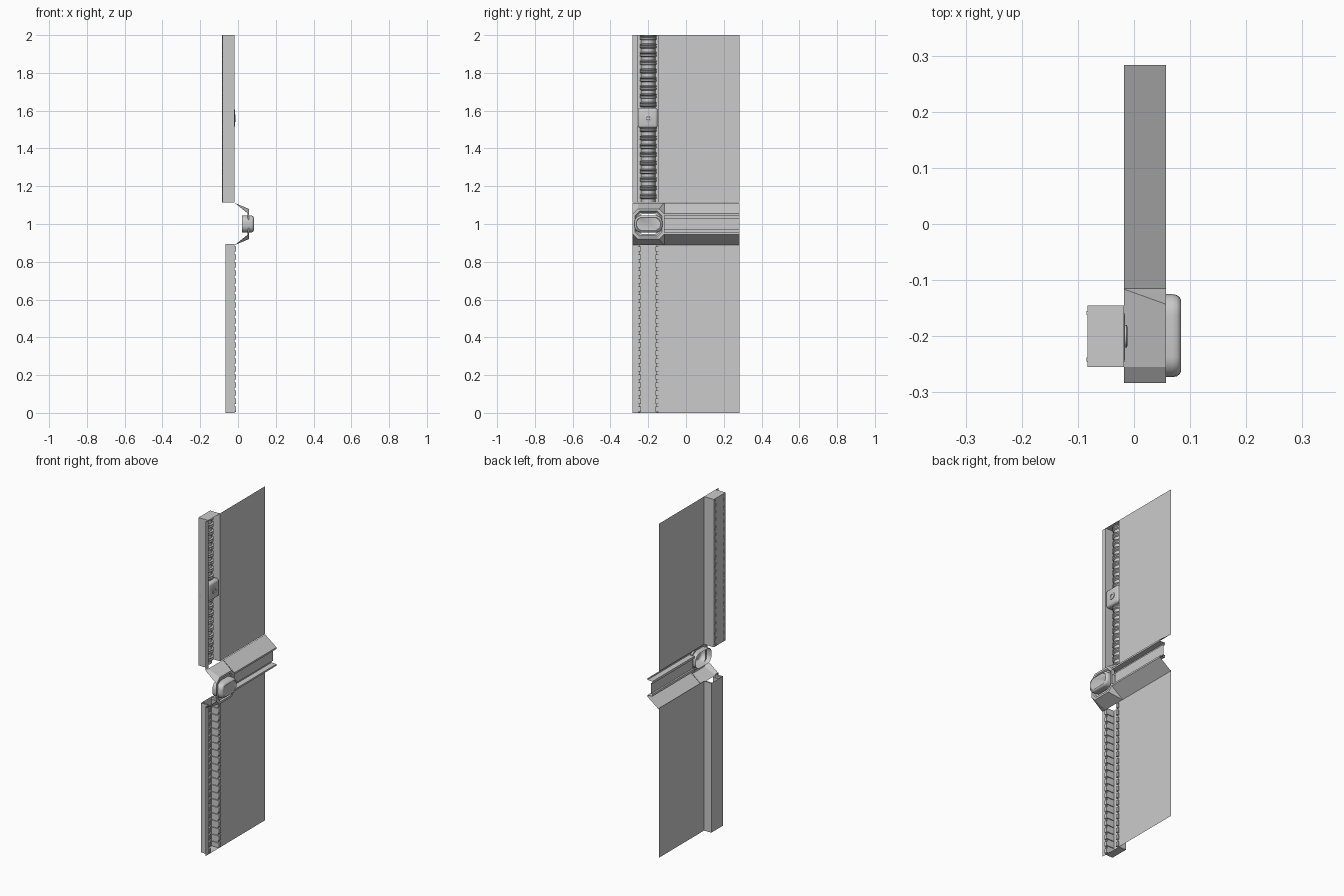
import bpy, bmesh, math

if "Cube" in bpy.data.objects:
    bpy.data.objects.remove(bpy.data.objects["Cube"])

FX = -0.018   # front plane of the wall sheets
BX = 0.057    # front plane of the middle bar
CY = -0.2     # centre line of the channel


def finish(bm, name, outward=False, smooth=None):
    bmesh.ops.remove_doubles(bm, verts=bm.verts, dist=1e-5)
    bmesh.ops.recalc_face_normals(bm, faces=bm.faces)
    # open sheets face +x
    if not outward and sum(f.normal.x * f.calc_area() for f in bm.faces) < 0:
        bmesh.ops.reverse_faces(bm, faces=bm.faces)
    me = bpy.data.meshes.new(name)
    bm.to_mesh(me)
    bm.free()
    ob = bpy.data.objects.new(name, me)
    bpy.context.collection.objects.link(ob)
    if smooth:
        bpy.ops.object.select_all(action='DESELECT')
        ob.select_set(True)
        bpy.context.view_layer.objects.active = ob
        bpy.ops.object.shade_smooth_by_angle(angle=math.radians(smooth))
    return ob


def loft(bm, rings, closed=False, cap=False):
    rows = [[bm.verts.new(p) for p in r] for r in rings]
    n = len(rows[0])
    for a, b in zip(rows, rows[1:]):
        for i in range(n if closed else n - 1):
            j = (i + 1) % n
            bm.faces.new((a[i], a[j], b[j], b[i]))
    if cap:
        bm.faces.new(rows[-1])
    return rows


def box(bm, x0, x1, y0, y1, z0, z1):
    loft(bm, [[(x, y0, z0), (x, y1, z0), (x, y1, z1), (x, y0, z1)] for x in (x0, x1)], True, True)
    bm.faces.new([bm.verts.new(p) for p in
                  ((x0, y0, z0), (x0, y0, z1), (x0, y1, z1), (x0, y1, z0))])


# Wall sheets with a vertical channel, capped at the outer end
def wall(name, back, z0, z1, zcap):
    prof = [(FX, -.283), (FX, -.255), (back, -.255), (back, -.145), (FX, -.145), (FX, .283)]
    bm = bmesh.new()
    loft(bm, [[(x, y, z) for x, y in prof] for z in (z0, z1)])
    bm.faces.new([bm.verts.new((x, y, zcap)) for x, y in prof[1:5]])
    finish(bm, name)


wall("upper_wall", -.083, 1.115, 2, 2)
wall("lower_wall", -.066, 0, .895, 0)

# Ribbed half-round hose in the upper channel
bm = bmesh.new()
rings = []


def arch(z, s):
    rings.append([(-.085 + .055 * s * math.sin(t), CY + .045 * s * math.cos(t), z)
                  for t in [math.pi * k / 12 for k in range(13)]])


count = 20
step = .885 / count
for i in range(count):
    z = 1.115 + i * step
    for f, s in ((0, .84), (.4, .84), (.5, 1), (.66, 1), (.74, .9), (.84, 1), (.93, 1)):
        arch(z + f * step, s)
arch(2, .84)
loft(bm, rings)
finish(bm, "ribbed_hose", smooth=35)

# Clamp with a bolt
bm = bmesh.new()
box(bm, -.075, -.016, -.255, -.15, 1.508, 1.615)
bmesh.ops.remove_doubles(bm, verts=bm.verts, dist=1e-5)
edges = [e for e in bm.edges if sum(v.co.x > -.05 for v in e.verts) >= 1]
bmesh.ops.bevel(bm, geom=edges, offset=.014, segments=3, profile=.5, affect='EDGES')
finish(bm, "clamp", True, 40)
bm = bmesh.new()
loft(bm, [[(x, CY + r * math.cos(k * math.pi / 8), 1.56 + r * math.sin(k * math.pi / 8))
           for k in range(16)]
          for x, r in ((-.02, .02), (-.013, .02), (-.012, .017), (-.012, .01), (-.016, .009))],
     True, True)
finish(bm, "clamp_bolt", smooth=40)

# Toothed rails along both sides of the lower channel
bm = bmesh.new()
n = 21
for y0, y1, e0, e1 in ((-.255, -.243, -.26, -.238), (-.157, -.145, -.162, -.14)):
    box(bm, -.066, -.022, y0, y1, .002, .893)
    for i in range(n):
        z = .006 + i * .89 / n
        box(bm, -.06, -.011, e0 + (.005 if e0 < CY - .05 else 0),
            e1 - (.005 if e0 > CY - .05 else 0), z, z + .027)
finish(bm, "toothed_rails", True)

# Projecting middle bar with a stepped groove
half = [(FX, .112), (BX, .055), (BX, .045), (.024, .045), (.024, .031), (.034, .031)]
prof = half + [(x, -z) for x, z in reversed(half)]
bm = bmesh.new()
loft(bm, [[(x, y, 1 + z) for x, z in prof] for y in (-.115, .283)])
finish(bm, "middle_bar")


# Octagonal housing: slopes, face plate and recessed wall
def octagon(x, inset):
    hy, hz, c = .084 - inset, .08 - inset, .028 - inset * .3
    pts = [(-hy, hz - c), (-hy + c, hz), (hy - c, hz), (hy, hz - c)]
    pts += [(y, -z) for y, z in reversed(pts)]
    return [(x, -.199 + y, 1 + z) for y, z in pts]


bm = bmesh.new()
outer = octagon(BX, 0)
loft(bm, [outer, octagon(BX, .012), octagon(BX - .008, .018), octagon(BX - .008, .028)], True)
for part, s in ((outer[:4], 1), (outer[4:], -1)):
    base = [(FX, y, 1 + s * .112) for y in sorted((-.283, -.255, -.116, -.115), reverse=s < 0)]
    loft(bm, [part, base])
finish(bm, "octagonal_housing")


# Rounded cap, hollow at the back
def rounded(x, hy, hz, r):
    out = []
    for q, (sy, sz) in enumerate(((1, 1), (-1, 1), (-1, -1), (1, -1))):
        for k in range(7):
            a = (q + k / 6) * math.pi / 2
            out.append((x, -.199 + sy * (hy - r) + r * math.cos(a),
                        1 + sz * (hz - r) + r * math.sin(a)))
    return out


bm = bmesh.new()
loft(bm, [rounded(x, .074 - i, .045 - i, .036 - i) for x, i in
          ((.022, 0), (.068, 0), (.076, .0015), (.081, .005), (.084, .011), (.0815, .014))],
     True, True)
finish(bm, "rounded_cap", smooth=40)
